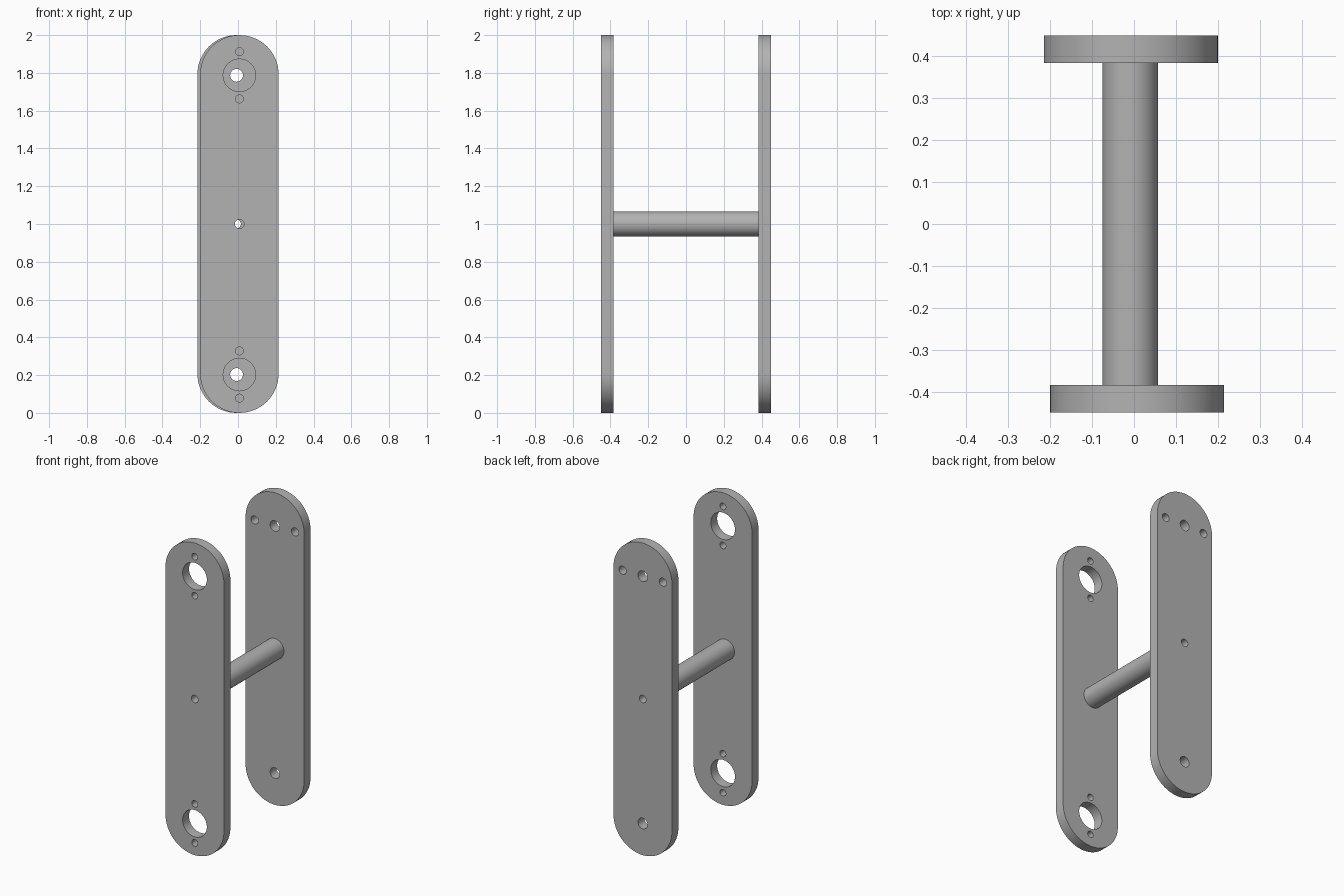
import bpy, bmesh
from math import sin, cos, pi, radians
from mathutils import Matrix

default = bpy.data.objects.get("Cube")
if default:
    bpy.data.objects.remove(default)

metal = bpy.data.materials.new("grey_metal")
metal.use_nodes = True
metal.diffuse_color = (0.45, 0.45, 0.45, 1)
metal.node_tree.nodes["Principled BSDF"].inputs["Base Color"].default_value = metal.diffuse_color


def circle(x, z, r, n=32):
    return [(x + r * cos(2 * pi * i / n), z + r * sin(2 * pi * i / n)) for i in range(n)]


def slot(x, r, height, n=32):
    """Upright outline with a half-round top and bottom."""
    top = [(x + r * cos(pi * i / n), height - r + r * sin(pi * i / n)) for i in range(n + 1)]
    return top + [(2 * x - px, height - pz) for px, pz in top]


def extruded(name, y, depth, outlines):
    """Solid from a front outline and its holes, centred on y."""
    curve = bpy.data.curves.new(name, "CURVE")
    curve.dimensions = "2D"
    curve.fill_mode = "BOTH"
    curve.extrude = depth / 2
    for points in outlines:
        spline = curve.splines.new("POLY")
        spline.points.add(len(points) - 1)
        for p, (px, pz) in zip(spline.points, points):
            p.co = (px, pz, 0, 1)
        spline.use_cyclic_u = True
    temp = bpy.data.objects.new(name + "_outline", curve)
    mesh = bpy.data.meshes.new_from_object(temp)
    bpy.data.objects.remove(temp)
    bpy.data.curves.remove(curve)

    # Weld the caps to the walls and stand the solid upright
    bm = bmesh.new()
    bm.from_mesh(mesh)
    bmesh.ops.remove_doubles(bm, verts=bm.verts, dist=1e-5)
    bm.transform(Matrix.Translation((0, y, 0)) @ Matrix.Rotation(pi / 2, 4, "X"))
    bmesh.ops.recalc_face_normals(bm, faces=bm.faces)
    bm.to_mesh(mesh)
    bm.free()
    mesh.name = name
    mesh.materials.clear()
    mesh.materials.append(metal)

    obj = bpy.data.objects.new(name, mesh)
    bpy.context.collection.objects.link(obj)
    bpy.ops.object.select_all(action="DESELECT")
    obj.select_set(True)
    bpy.context.view_layer.objects.active = obj
    bpy.ops.object.shade_smooth_by_angle(angle=radians(30))


HEIGHT, RADIUS, THICK, PLATE_Y = 2.0, 0.2075, 0.065, 0.4165
SHIFT = 0.0075          # the plates sit slightly off centre, opposite ways
LOW, HIGH = 0.203, 1.787

# Front plate: two large bores, each between two screw holes, and a centre hole
front = [slot(SHIFT, RADIUS, HEIGHT), circle(SHIFT, 1, 0.024)]
for z in (LOW, HIGH):
    front.append(circle(SHIFT, z, 0.086, 48))
    front += [circle(SHIFT, z + dz, 0.021) for dz in (-0.125, 0.125)]
extruded("front_plate", -PLATE_Y, THICK, front)

# Back plate: pivot holes, a centre hole and a pair of side holes at the top
back_x = -SHIFT
back = [slot(back_x, RADIUS, HEIGHT), circle(back_x, 1, 0.024)]
back += [circle(back_x, z, 0.034) for z in (LOW, HIGH)]
back += [circle(back_x + dx, HIGH, 0.026) for dx in (-0.143, 0.143)]
extruded("back_plate", PLATE_Y, THICK, back)

# Hollow spacer rod between the plates
rod_x = -0.009
extruded("spacer_rod", 0, 2 * PLATE_Y - THICK, [circle(rod_x, 1, 0.066, 48), circle(rod_x, 1, 0.024)])
